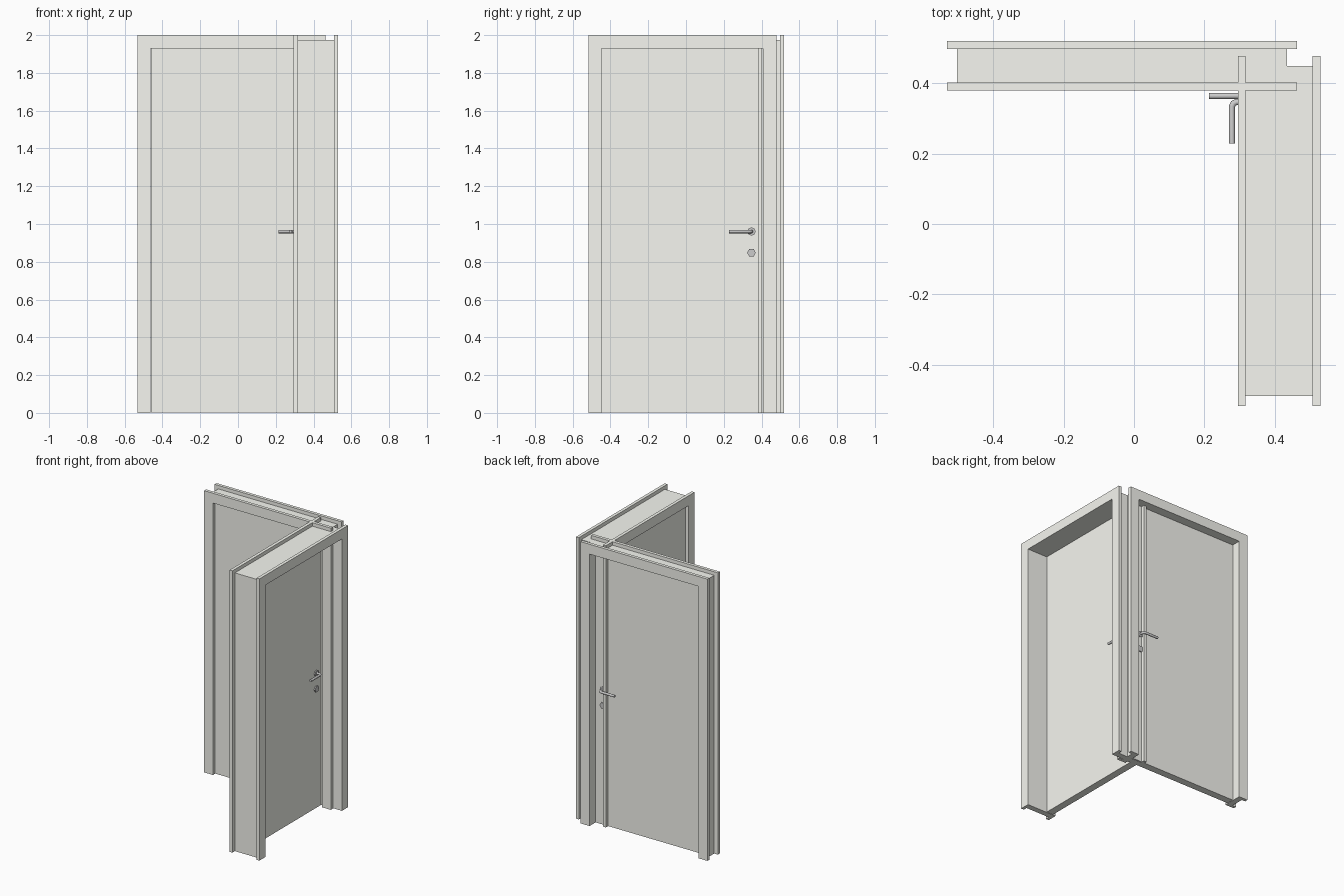
import bpy, bmesh, math
from mathutils import Vector

if "Cube" in bpy.data.objects:
    bpy.data.objects.remove(bpy.data.objects["Cube"])

CASING = 0.0225    # casing board thickness
PANEL = 0.053      # door leaf thickness
HALF, TOP = 0.428, 1.93   # clear opening

# Warm off-white paint for the joinery, mid grey for the fittings
paint = bpy.data.materials.new("off_white_paint")
paint.diffuse_color = (0.93, 0.935, 0.88, 1)
paint.use_nodes = True
paint.node_tree.nodes["Principled BSDF"].inputs["Base Color"].default_value = paint.diffuse_color


# Each door is modelled in (u = along width, d = depth, z), then placed by a mapping
def place_a(u, d, z):
    return Vector((u - 0.0345, d + 0.38, z))


def place_b(u, d, z):
    return Vector((d + 0.295, u - 0.0195, z))


def prism(name, place, outline, d0, d1, mat=None):
    """Extrude a (u, z) outline from depth d0 to d1."""
    bm = bmesh.new()
    face = bm.faces.new([bm.verts.new(place(u, d0, z)) for u, z in outline])
    move = place(0, d1, 0) - place(0, d0, 0)
    ext = bmesh.ops.extrude_face_region(bm, geom=[face], use_keep_orig=True)
    verts = [g for g in ext["geom"] if isinstance(g, bmesh.types.BMVert)]
    bmesh.ops.translate(bm, verts=verts, vec=move)
    bmesh.ops.recalc_face_normals(bm, faces=bm.faces)
    mesh = bpy.data.meshes.new(name)
    bm.to_mesh(mesh)
    bm.free()
    if mat:
        mesh.materials.append(mat)
    ob = bpy.data.objects.new(name, mesh)
    bpy.context.collection.objects.link(ob)
    return ob


def arch(half, top):
    """U-shaped outline around the clear opening."""
    return [(-half, 0), (-half, top), (half, top), (half, 0),
            (HALF, 0), (HALF, TOP), (-HALF, TOP), (-HALF, 0)]


def disc(u, z, r, sides):
    return [(u + r * math.cos(2 * math.pi * i / sides),
             z + r * math.sin(2 * math.pi * i / sides)) for i in range(sides)]


def rod(name, points, radius):
    """Round bar along a path, turned into a mesh."""
    cu = bpy.data.curves.new(name, 'CURVE')
    cu.dimensions = '3D'
    cu.fill_mode = 'FULL'
    cu.bevel_depth = radius
    cu.bevel_resolution = 2
    cu.use_fill_caps = True
    sp = cu.splines.new('POLY')
    sp.points.add(len(points) - 1)
    for p, co in zip(sp.points, points):
        p.co = (*co, 1)
    ob = bpy.data.objects.new(name, cu)
    bpy.context.collection.objects.link(ob)
    bpy.ops.object.select_all(action='DESELECT')
    ob.select_set(True)
    bpy.context.view_layer.objects.active = ob
    bpy.ops.object.convert(target='MESH')
    bpy.ops.object.shade_smooth_by_angle(angle=math.radians(50))


def door(tag, place, depth):
    # Casing boards on both faces of the wall, jamb lining between them
    prism(tag + "_inner_casing", place, arch(0.4975, 2.0), 0, CASING, paint)
    prism(tag + "_outer_casing", place, arch(0.4975, 2.0), depth - CASING, depth, paint)
    prism(tag + "_jamb", place, arch(0.469, 1.975), CASING, depth - CASING, paint)
    # Door leaf, flush with the back of the inner casing
    w = HALF - 0.001
    prism(tag + "_leaf", place, [(-w, 0.002), (-w, TOP - 0.001), (w, TOP - 0.001), (w, 0.002)],
          CASING, CASING + PANEL, paint)
    # Lever handle, rosette and keyhole plate on each side
    pu, hz = 0.366, 0.96
    for side, d, s in (("inner", CASING, -1), ("outer", CASING + PANEL, 1)):
        name = f"{tag}_{side}_"
        prism(name + "rosette", place, disc(pu, hz, 0.022, 8), d, d + s * 0.008)
        prism(name + "keyhole_plate", place, disc(pu, 0.848, 0.023, 6), d, d + s * 0.008)
        path = [(pu, 0), (pu, 0.027), (pu - 0.004, 0.035), (pu - 0.012, 0.039), (0.248, 0.039)]
        rod(name + "lever", [place(u, d + s * o, hz) for u, o in path], 0.009)


door("back_door", place_a, 0.14)
door("side_door", place_b, 0.235)
